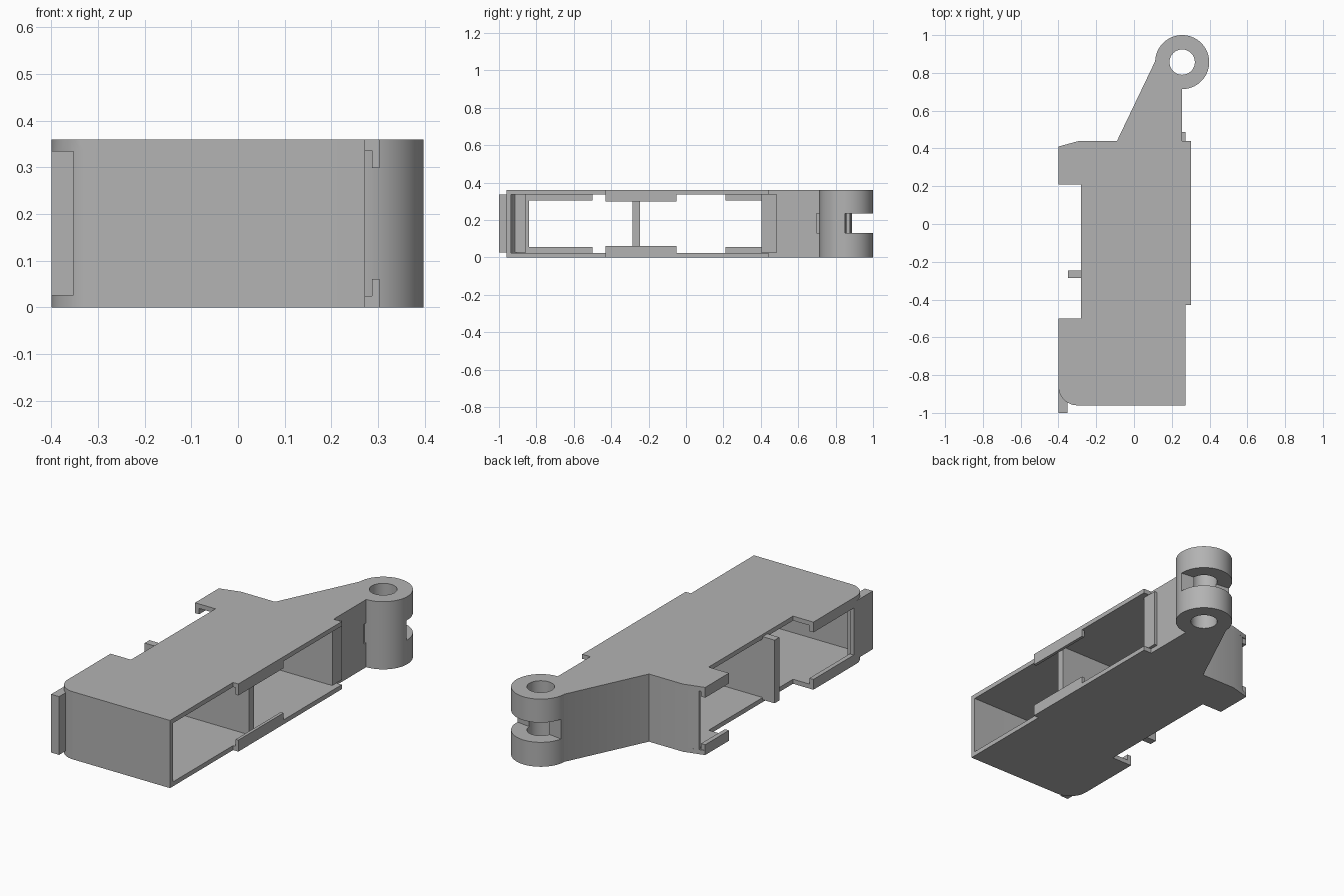
import bpy
import bmesh
from math import sin, cos, radians

H = 0.36          # overall height
T = 0.024         # sheet thickness

if "Cube" in bpy.data.objects:
    bpy.data.objects.remove(bpy.data.objects["Cube"])

grey = bpy.data.materials.new("plain grey")
grey.use_nodes = True
grey.diffuse_color = (0.45, 0.45, 0.45, 1)
grey.node_tree.nodes["Principled BSDF"].inputs["Base Color"].default_value = (0.45, 0.45, 0.45, 1)


def arc(cx, cy, r, a0, a1, n):
    angles = [radians(a0 + (a1 - a0) * i / n) for i in range(n + 1)]
    return [(cx + r * cos(a), cy + r * sin(a)) for a in angles]


def prism(name, outline, z0, z1):
    """Extrude a plan outline between two heights."""
    bm = bmesh.new()
    face = bm.faces.new([bm.verts.new((x, y, z0)) for x, y in outline])
    top = bmesh.ops.extrude_face_region(bm, geom=[face])["geom"]
    bmesh.ops.translate(bm, vec=(0, 0, z1 - z0),
                        verts=[v for v in top if isinstance(v, bmesh.types.BMVert)])
    bmesh.ops.recalc_face_normals(bm, faces=bm.faces)
    mesh = bpy.data.meshes.new(name)
    bm.to_mesh(mesh)
    bm.free()
    mesh.materials.append(grey)
    obj = bpy.data.objects.new(name, mesh)
    bpy.context.collection.objects.link(obj)
    return obj


def box(name, x0, x1, y0, y1, z0, z1):
    return prism(name, [(x0, y0), (x1, y0), (x1, y1), (x0, y1)], z0, z1)


def combine(target, others, operation):
    """Apply a boolean with each helper, then discard the helper."""
    bpy.context.view_layer.objects.active = target
    for other in others:
        mod = target.modifiers.new("boolean", 'BOOLEAN')
        mod.operation = operation
        mod.solver = 'EXACT'
        mod.object = other
        bpy.ops.object.modifier_apply(modifier=mod.name)
        bpy.data.objects.remove(other)


# Top and bottom plates share one outline with a side notch and rounded corner
corner = arc(-0.3, -0.86, 0.1, 180, 270, 12)
plate = corner + [(0.272, -0.96), (0.272, -0.43), (0.303, -0.43), (0.303, 0.44),
                  (-0.29, 0.44), (-0.4, 0.41), (-0.4, 0.21), (-0.28, 0.21),
                  (-0.28, -0.5), (-0.4, -0.5)]
housing = prism("housing", plate, 0, T)
parts = [prism("top_plate", plate, H - T, H)]

# Front wall wraps the rounded corner
inner = arc(-0.3, -0.86, 0.1 - T, 270, 180, 12)
front = [(-0.4, -0.84)] + corner + [(0.272, -0.96), (0.272, -0.935)] + inner + [(-0.4 + T, -0.84)]
parts.append(prism("front_wall", front, 0, H))

# Back wall
back = [(-0.37, 0.405), (0.255, 0.405), (0.255, 0.44), (-0.29, 0.44), (-0.37, 0.418)]
parts.append(prism("back_wall", back, 0, H))

# Edge lips, repeated on both plates
for z0, z1 in ((0, 0.055), (H - 0.055, H)):
    parts.append(box("front_side_lip", -0.4, -0.376, -0.845, -0.5, z0, z1))
    parts.append(box("back_side_lip", -0.4, -0.376, 0.21, 0.41, z0, z1))
for z0, z1 in ((0, 0.061), (H - 0.061, H)):
    parts.append(box("catch_lip", 0.287, 0.303, -0.43, -0.05, z0, z1))

# Divider and the two end tabs
parts.append(box("divider", -0.35, 0.265, -0.285, -0.245, T / 2, H - T / 2))
parts.append(box("front_tab", -0.4, -0.353, -1, -0.855, 0.025, H - 0.025))
parts.append(box("back_tab", 0.24, 0.272, 0.405, 0.487, 0.025, H - 0.025))

# Hinge arm with a round eye
arm = prism("hinge_arm", [(-0.09, 0.44), (-0.09, 0.42), (0.255, 0.42)]
            + arc(0.255, 0.857, 0.143, -90, 178, 60), 0, H)
bore = prism("bore_cutter", arc(0.255, 0.857, 0.067, 0, 354, 59), -0.1, H + 0.1)
slot = prism("slot_cutter", [(0.45, 0.842), (0.45, 1.1), (0.05, 1.1), (0.05, 0.895)], 0.13, 0.235)
groove = box("groove_cutter", 0.245, 0.3, 0.697, 0.713, 0.13, 0.235)
combine(arm, [bore, slot, groove], 'DIFFERENCE')

combine(housing, parts + [arm], 'UNION')

# Smooth the round parts, keep the corners sharp
bpy.ops.object.select_all(action='DESELECT')
housing.select_set(True)
bpy.context.view_layer.objects.active = housing
bpy.ops.object.shade_smooth_by_angle(angle=radians(25))
